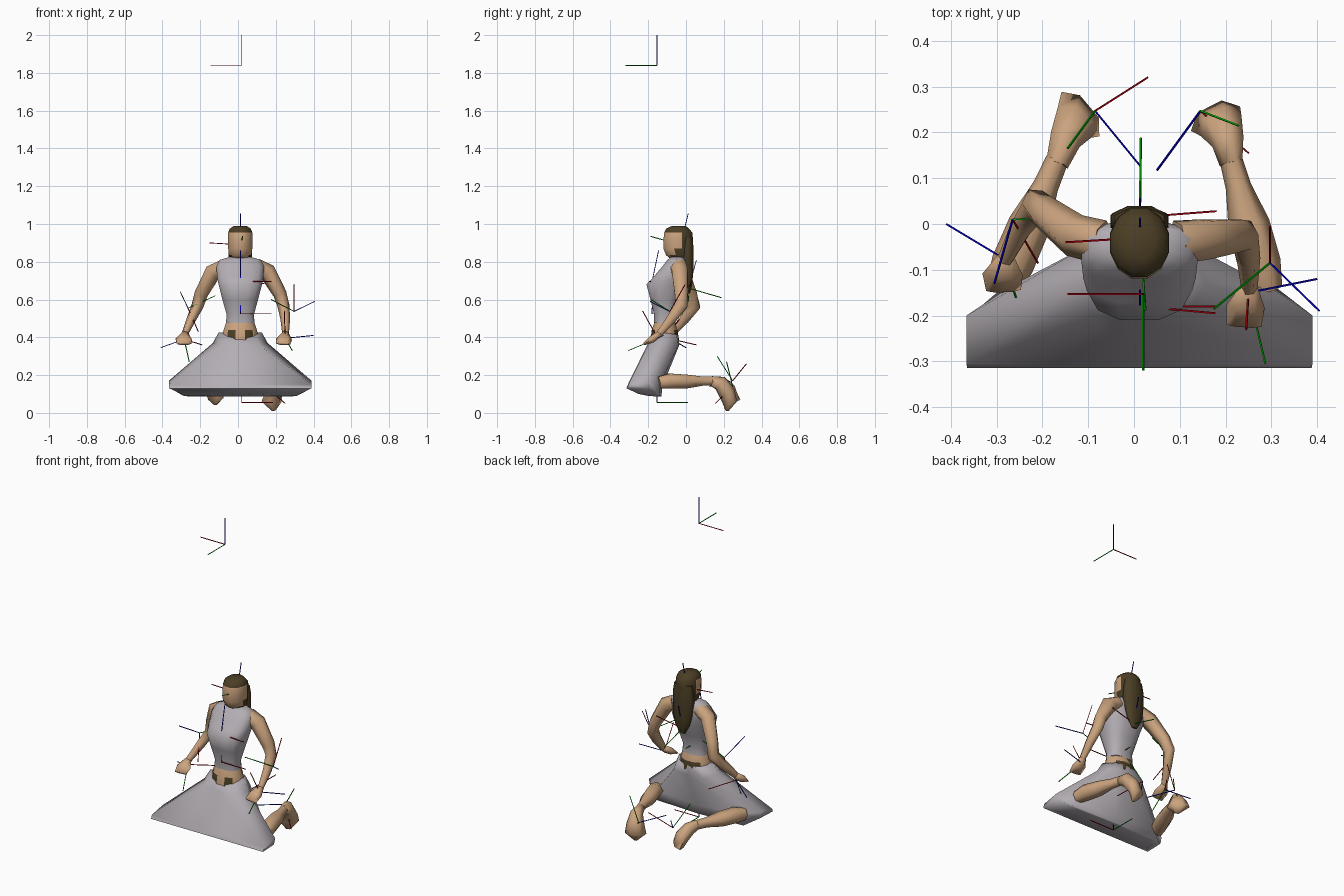
import bpy, bmesh, math
from mathutils import Vector

CX = 0.012  # body centre line


def material(name, rgb):
    m = bpy.data.materials.new(name)
    m.diffuse_color = (*rgb, 1)
    return m


SKIN = material("skin", (0.60, 0.37, 0.21))
CLOTH = material("grey_cloth", (0.45, 0.42, 0.45))
HAIR = material("dark_brown_hair", (0.07, 0.048, 0.018))
RED = material("axis_red", (0.45, 0.0, 0.005))
GREEN = material("axis_green", (0.0, 0.42, 0.0))
BLUE = material("axis_blue", (0.0, 0.0, 0.45))


def loft(name, rings, mats, rule=None, angle=40):
    """Skin a list of closed rings, cap both ends, colour faces by rule."""
    bm = bmesh.new()
    vs = [[bm.verts.new(p) for p in r] for r in rings]
    n = len(vs[0])
    for a, b in zip(vs, vs[1:]):
        for i in range(n):
            j = (i + 1) % n
            bm.faces.new((a[i], a[j], b[j], b[i]))
    bm.faces.new(vs[0][::-1])
    bm.faces.new(vs[-1])
    bmesh.ops.recalc_face_normals(bm, faces=bm.faces)
    if rule:
        for f in bm.faces:
            f.material_index = rule(f.calc_center_median())
    me = bpy.data.meshes.new(name)
    bm.to_mesh(me)
    bm.free()
    for m in mats:
        me.materials.append(m)
    ob = bpy.data.objects.new(name, me)
    bpy.context.collection.objects.link(ob)
    bpy.ops.object.select_all(action='DESELECT')
    ob.select_set(True)
    bpy.context.view_layer.objects.active = ob
    bpy.ops.object.shade_smooth_by_angle(angle=math.radians(angle))
    return ob


def level_ring(z, y0, y1, hx, n=12, power=1.0):
    """Horizontal oval from front y0 to back y1; power < 1 squares it off."""
    ring = []
    for i in range(n):
        a = 2 * math.pi * (i + .5) / n
        s, c = (math.copysign(abs(t) ** power, t) for t in (math.sin(a), math.cos(a)))
        ring.append((CX + hx * s, (y0 + y1) / 2 - (y1 - y0) / 2 * c, z))
    return ring


def mirrored_ring(half):
    """Ring from front-centre to back-centre points, mirrored across the centre line."""
    right = [(CX + x, y, z) for x, y, z in half]
    left = [(CX - x, y, z) for x, y, z in half[1:-1]]
    return right + left[::-1]


def limb(name, stations, hint=(1, 0, 0), n=6, mat=SKIN, angle=80):
    """Tube through (point, half width along hint, half thickness)."""
    pts = [Vector(s[0]) for s in stations]
    rings = []
    for i, (p, s) in enumerate(zip(pts, stations)):
        d = (pts[min(i + 1, len(pts) - 1)] - pts[max(i - 1, 0)]).normalized()
        u = Vector(hint)
        u = (u - d * u.dot(d)).normalized()
        v = d.cross(u)
        rings.append([p + u * s[1] * math.cos(2 * math.pi * k / n)
                      + v * s[2] * math.sin(2 * math.pi * k / n) for k in range(n)])
    return loft(name, rings, [mat], angle=angle)


# Skirt spread over the kneeling thighs
loft("skirt", [mirrored_ring(h) for h in (
    [(0, -.182, .397), (.08, -.178, .40), (.115, -.12, .425), (.07, -.05, .415), (0, -.04, .412)],
    [(0, -.205, .36), (.10, -.20, .36), (.145, -.13, .37), (.10, -.04, .36), (0, -.035, .36)],
    [(0, -.308, .15), (.378, -.305, .15), (.378, -.20, .17), (.28, -.135, .155), (0, -.125, .14)],
    [(0, -.315, .130), (.376, -.315, .130), (.37, -.20, .13), (.30, -.14, .09), (0, -.13, .087)],
    [(0, -.25, .10), (.31, -.25, .10), (.30, -.20, .09), (.26, -.145, .086), (0, -.135, .086)],
)], [CLOTH], angle=85)


# Bare midriff with dark belt patches in front and a belt behind
def belt_rule(c):
    x = abs(c.x - CX)
    return int(c.z < .435 and (c.y > -.075 or .01 < x < .07))


loft("midriff", [level_ring(*r) for r in (
    (.385, -.19, -.037, .10), (.405, -.188, -.038, .097), (.438, -.184, -.042, .092),
    (.485, -.167, -.058, .075))], [SKIN, HAIR], belt_rule, angle=60)

# Sleeveless top
loft("top", [level_ring(*r, 12, .75) for r in (
    (.475, -.17, -.055, .078), (.52, -.17, -.06, .074), (.60, -.19, -.035, .097),
    (.68, -.212, -.005, .118), (.72, -.174, .0, .126), (.775, -.127, .008, .130),
    (.81, -.10, .0, .112), (.825, -.08, -.01, .06))], [CLOTH], angle=70)

# Neck
limb("neck", [((CX, -.045, .79), .04, .04), ((CX, -.045, .87), .034, .034)], n=8)


# Head, with hair on the crown, back and lower sides
def hair_rule(c):
    return int(c.z > .955 or c.y > -.03 or (c.z < .87 and c.y > -.07))


loft("head", [level_ring(*r) for r in (
    (.815, -.085, .035, .052), (.835, -.108, .037, .062), (.87, -.122, .038, .066),
    (.915, -.122, .040, .067), (.955, -.118, .036, .066), (.975, -.108, .018, .058),
    (.99, -.075, .0, .035))], [SKIN, HAIR], hair_rule, angle=60)

# Long hair down the back
loft("long_hair", [level_ring(*r, 8) for r in (
    (.93, -.02, .036, .058), (.88, -.025, .042, .066), (.82, -.03, .042, .068),
    (.74, -.01, .040, .062), (.68, .0, .034, .047), (.632, .01, .022, .018))],
    [HAIR], angle=70)

# Arms and hands
limb("right_arm", [((-.07, -.04, .775), .045, .05), ((-.13, -.025, .748), .046, .048),
                   ((-.195, .025, .63), .036, .038), ((-.215, .042, .565), .032, .038),
                   ((-.245, -.005, .50), .026, .03), ((-.28, -.075, .42), .018, .02)])
limb("right_hand", [((-.28, -.07, .423), .018, .018), ((-.287, -.11, .39), .044, .022),
                    ((-.285, -.145, .365), .038, .008)])
limb("left_arm", [((.095, -.04, .775), .045, .05), ((.155, -.033, .748), .046, .048),
                  ((.222, -.025, .63), .036, .04), ((.24, -.025, .57), .032, .038),
                  ((.25, -.075, .50), .026, .03), ((.252, -.14, .42), .018, .02)])
limb("left_hand", [((.252, -.135, .423), .018, .018), ((.244, -.18, .39), .042, .022),
                   ((.24, -.222, .365), .038, .008)])

# Folded lower legs and feet
for side, x0, x1 in (("right", -.29, -.168), ("left", .29, .212)):
    def at(t, z):
        return (x0 + (x1 - x0) * t, -.145 + .285 * t, z)
    limb(side + "_lower_leg", [(at(0, .16), .035, .036), (at(.2, .168), .047, .046),
                               (at(.5, .166), .046, .042), (at(.8, .168), .028, .028),
                               (at(1, .168), .025, .027)])
limb("right_foot", [((-.168, .13, .17), .025, .027), ((-.15, .185, .158), .036, .038),
                    ((-.13, .222, .12), .050, .040), ((-.117, .240, .075), .064, .030),
                    ((-.118, .225, .045), .012, .008)], hint=(.65, -.75, .0))
limb("left_foot", [((.212, .13, .17), .025, .027), ((.205, .18, .158), .036, .042),
                   ((.19, .215, .11), .050, .044), ((.178, .230, .06), .060, .034),
                   ((.188, .217, .012), .012, .008)], hint=(.9, .45, 0))

# Joint axis markers: origin, then red, green and blue ends
markers = {
    "upper_root": ((.02, -.153, 1.84), (-.145, -.153, 1.84), (.02, -.32, 1.84), (.02, -.153, 2.0)),
    "ground": ((.02, -.153, .055), (.185, -.153, .055), (.02, .01, .055), (.02, -.153, .22)),
    "waist": ((.013, -.18, .525), (.178, -.18, .525), (.013, -.015, .525), (.013, -.175, .69)),
    "front_chest": ((.013, -.18, .695), (.178, -.195, .695), (.013, -.02, .72), (.013, -.145, .86)),
    "chest": ((.013, .015, .66), (.18, .028, .695), (.015, .188, .61), (.013, .055, .81)),
    "head": ((.013, -.03, .89), (-.15, -.04, .90), (.025, -.188, .935), (.013, .012, 1.055)),
    "right_elbow": ((-.265, .01, .555), (-.21, -.085, .43), (-.12, .013, .62), (-.305, -.13, .64)),
    "right_wrist": ((-.285, -.075, .39), (-.19, .055, .36), (-.258, -.16, .27), (-.41, 0, .345)),
    "left_elbow": ((.297, -.085, .537), (.297, -.005, .68), (.175, -.185, .60), (.405, -.19, .59)),
    "left_wrist": ((.25, -.15, .395), (.245, -.23, .54), (.287, -.305, .33), (.40, -.12, .41)),
    "right_ankle": ((-.085, .247, .17), (.03, .32, .26), (-.145, .165, .30), (.015, .125, .14)),
    "left_ankle": ((.145, .247, .14), (.25, .155, .05), (.228, .215, .27), (.05, .117, .16)),
}
for joint, (origin, *ends) in markers.items():
    for colour, mat, end in zip(("red", "green", "blue"), (RED, GREEN, BLUE), ends):
        limb(f"{joint}_{colour}_axis", [(origin, .0026, .0026), (end, .0026, .0026)],
             hint=(.31, .52, .79), n=4, mat=mat, angle=30)
